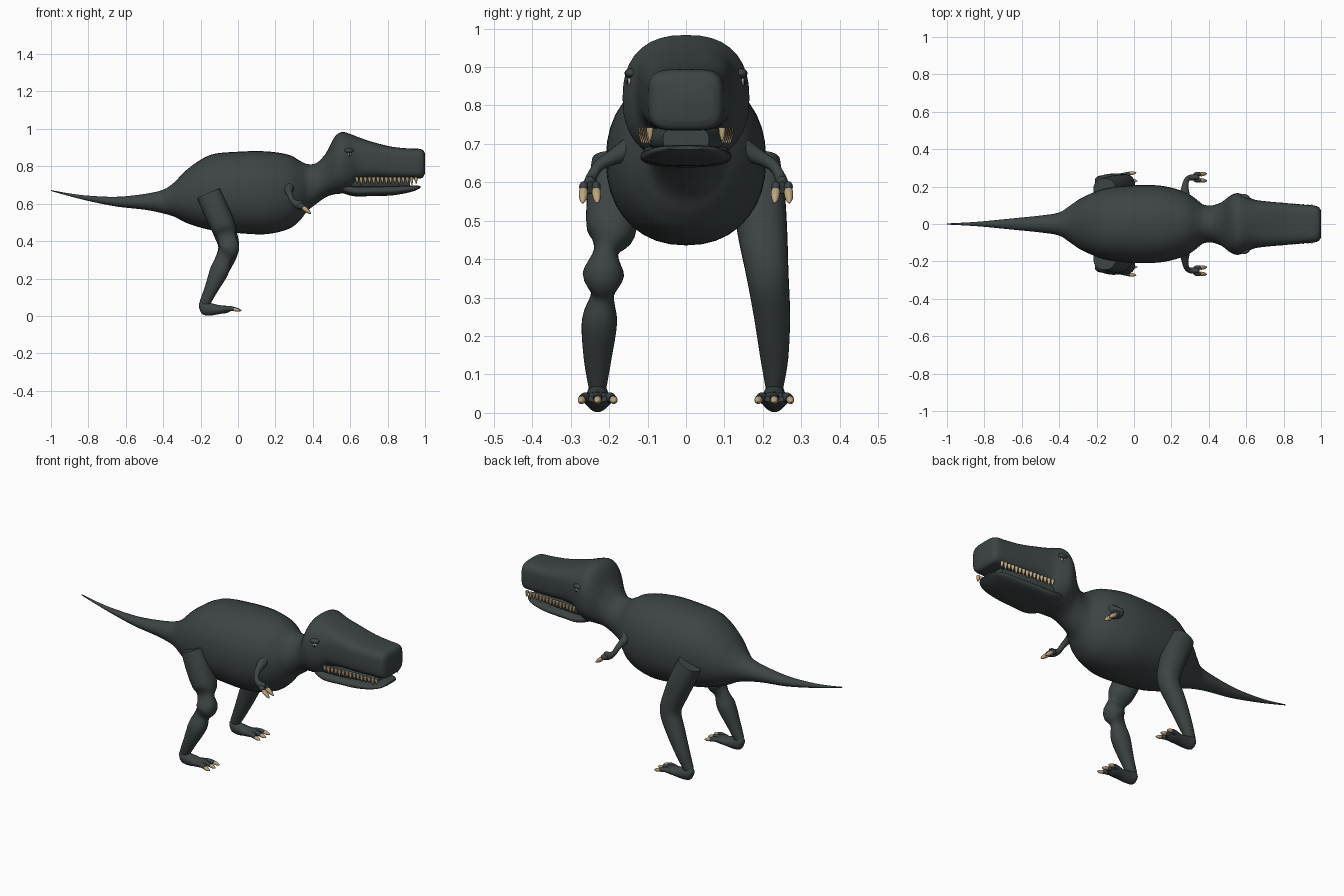
import bpy, bmesh, math
from mathutils import Vector

cube = bpy.data.objects.get("Cube")
if cube:
    bpy.data.objects.remove(cube, do_unlink=True)


def material(name, rgb):
    m = bpy.data.materials.new(name)
    m.use_nodes = True
    m.diffuse_color = (*rgb, 1)
    bsdf = m.node_tree.nodes["Principled BSDF"]
    bsdf.inputs["Base Color"].default_value = (*rgb, 1)
    bsdf.inputs["Roughness"].default_value = 0.7
    return m


HIDE = material("dark grey hide", (0.047, 0.058, 0.058))
CLAW = material("tan claw", (0.50, 0.38, 0.22))
EYE = material("pale eye", (0.45, 0.42, 0.32))
PUPIL = material("black pupil", (0.01, 0.01, 0.01))
X, Y = Vector((1, 0, 0)), Vector((0, 1, 0))


def spline(rows, steps):
    """Catmull-Rom interpolation through rows of numbers."""
    out = []
    for i in range(len(rows) - 1):
        p0, p1, p2 = rows[max(i - 1, 0)], rows[i], rows[i + 1]
        p3 = rows[min(i + 2, len(rows) - 1)]
        for k in range(steps):
            t = k / steps
            out.append([b + 0.5 * t * (c - a + t * (2*a - 5*b + 4*c - d + t * (3*(b - c) + d - a)))
                        for a, b, c, d in zip(p0, p1, p2, p3)])
    return out + [list(rows[-1])]


def add_loft(bm, rows, ref=Y, axis=None, sides=28, steps=4):
    """Skin superellipse rings; a row is x, y, z, half height, half width, power."""
    rows = spline(rows, steps)
    centres = [Vector(r[:3]) for r in rows]
    rings = []
    for i, (x, y, z, a, b, n) in enumerate(rows):
        t = axis or (centres[min(i + 1, len(rows) - 1)] - centres[max(i - 1, 0)]).normalized()
        side = (ref - t * ref.dot(t)).normalized()
        up = t.cross(side)
        ring = []
        for k in range(sides):
            u = 2 * math.pi * k / sides
            c, s = math.cos(u), math.sin(u)
            p = side * math.copysign(abs(c) ** (2 / n), c) * b
            p += up * math.copysign(abs(s) ** (2 / n), s) * a
            ring.append(bm.verts.new(centres[i] + p))
        rings.append(ring)
    for r, q in zip(rings, rings[1:]):
        for k in range(sides):
            j = (k + 1) % sides
            bm.faces.new((r[k], r[j], q[j], q[k]))
    bm.faces.new(rings[0])
    bm.faces.new(rings[-1])


def finish(name, bm, mat):
    bmesh.ops.recalc_face_normals(bm, faces=bm.faces)
    me = bpy.data.meshes.new(name)
    bm.to_mesh(me)
    bm.free()
    me.materials.append(mat)
    ob = bpy.data.objects.new(name, me)
    bpy.context.collection.objects.link(ob)
    bpy.ops.object.select_all(action="DESELECT")
    ob.select_set(True)
    bpy.context.view_layer.objects.active = ob
    bpy.ops.object.shade_smooth_by_angle(angle=math.radians(50))
    return ob


def loft(name, rows, mat=HIDE, **kw):
    bm = bmesh.new()
    add_loft(bm, rows, **kw)
    return finish(name, bm, mat)


def spikes(name, items, profile):
    """Claws or teeth from (base, tip, radius)."""
    bm = bmesh.new()
    for base, tip, r in items:
        base, tip = Vector(base), Vector(tip)
        rows = [(*base.lerp(tip, f), r * w, r * w, 2) for f, w in profile]
        add_loft(bm, rows, ref=Vector((0.3, 1, 0.2)), sides=10, steps=2)
    return finish(name, bm, CLAW)


def ball(name, centre, size, mat):
    bm = bmesh.new()
    bmesh.ops.create_uvsphere(bm, u_segments=16, v_segments=10, radius=1)
    for v in bm.verts:
        v.co = Vector(c + s * p for c, s, p in zip(centre, size, v.co))
    return finish(name, bm, mat)


CLAW_SHAPE = [(0, 0.7), (0.35, 1), (0.75, 0.7), (1, 0.15)]
TOOTH_SHAPE = [(0, 1), (0.5, 0.8), (1, 0.1)]

# Tail, trunk and neck, then skull and snout: x, top, bottom, half width, power
trunk = [
    (-1, .673, .668, .003, 2), (-.9, .655, .64, .008, 2), (-.8, .643, .615, .015, 2),
    (-.65, .637, .585, .03, 2), (-.5, .652, .568, .045, 2), (-.4, .675, .548, .062, 2),
    (-.34, .715, .53, .1, 2), (-.27, .785, .495, .145, 2.1), (-.15, .86, .46, .19, 2.2),
    (0, .878, .443, .207, 2.2), (.15, .88, .437, .204, 2.2), (.27, .862, .465, .172, 2.1),
    (.33, .83, .51, .135, 2), (.37, .812, .56, .104, 2), (.42, .818, .6, .1, 2)]
skull = [
    (.47, .87, .635, .118, 2.1), (.515, .955, .65, .152, 2.3), (.555, .983, .655, .165, 2.4),
    (.6, .973, .67, .15, 2.5), (.645, .955, .715, .13, 2.8), (.72, .93, .735, .12, 3.4),
    (.82, .905, .735, .111, 3.8), (.92, .895, .735, .102, 4), (.965, .894, .735, .098, 4),
    (.988, .887, .74, .09, 4), (.999, .87, .76, .073, 3.6)]
loft("body_and_head",
     [(x, 0, (t + b) / 2, (t - b) / 2, w, n) for x, t, b, w, n in trunk + skull], axis=X, sides=36)

# Lower jaw and the mouth lining between the jaws
loft("lower_jaw", [
    (.55, 0, .69, .03, .1, 2.5), (.62, 0, .668, .028, .118, 2.5), (.72, 0, .668, .027, .116, 2.5),
    (.82, 0, .67, .026, .11, 2.5), (.9, 0, .677, .02, .1, 2.5), (.95, 0, .684, .013, .08, 2.5),
    (.976, 0, .69, .005, .05, 2.5)], axis=X)
loft("mouth_lining", [(.58, 0, .715, .04, .1, 3), (.75, 0, .712, .035, .09, 3),
                      (.92, 0, .712, .03, .06, 3)], axis=X)

# Teeth along both edges of the upper jaw
teeth = []
for s in (-1, 1):
    for i in range(15):
        f = i / 14
        x, y = .635 + .315 * f, s * (.116 - .022 * f)
        h = .036 + .006 * (i % 3 == 1)
        teeth.append(((x, y, .742), (x + .003, y, .742 - h), .0095))
spikes("upper_teeth", teeth, TOOTH_SHAPE)

# Legs: the two are posed and muscled differently
thigh = [(-.157, .185, .655, .066, .06), (-.115, .19, .56, .068, .068)]
shank = [(-.145, .23, .14, .036, .036), (-.18, .23, .065, .028, .023)]
knotted = [(-.075, .195, .47, .064, .063), (-.06, .208, .42, .049, .032),
           (-.048, .215, .36, .055, .054), (-.075, .217, .31, .042, .03),
           (-.1, .225, .24, .05, .046)]
even = [(-.075, .2, .46, .062, .064), (-.05, .212, .36, .055, .055), (-.095, .224, .25, .048, .047)]

for label, s, middle in (("near", -1, knotted), ("far", 1, even)):
    loft(label + "_leg", [(x, s * y, z, a, b, 2.2) for x, y, z, a, b in thigh + middle + shank])

    # Foot with three clawed toes
    yc = s * .23
    loft(label + "_foot", [
        (-.208, yc, .055, .012, .012, 2), (-.19, yc, .045, .036, .027, 2),
        (-.15, yc, .036, .034, .03, 2), (-.1, yc, .034, .024, .036, 2),
        (-.06, yc, .035, .019, .038, 2), (-.035, yc, .036, .008, .028, 2)], axis=X)
    claws = []
    for k in (-1, 0, 1):
        y0, y1, x1 = yc + k * .024, yc + k * .04, -.022 + .006 * (k == 0)
        loft(label + "_toe", [(-.09, y0, .036, .014, .013, 2), (-.05, (y0 + y1) / 2, .04, .014, .013, 2),
                              (x1, y1, .036, .011, .011, 2)], sides=14)
        claws.append(((x1 - .006, y1, .037), (x1 + .034, y1 + k * .004, .028), .0105))
    spikes(label + "_toe_claws", claws, CLAW_SHAPE)

    # Small arm, hand and two fingers with claws
    loft(label + "_arm", [
        (.27, s * .15, .685, .03, .03, 2), (.272, s * .19, .665, .02, .02, 2),
        (.278, s * .225, .645, .015, .015, 2), (.29, s * .244, .617, .014, .014, 2),
        (.31, s * .249, .6, .016, .019, 2), (.332, s * .25, .592, .016, .024, 2),
        (.345, s * .25, .587, .008, .018, 2)],
        ref=Vector((-.4, 0, .9)), sides=16)
    fingers = []
    for k in (-1, 1):
        y = s * .25 + k * .016
        ball(label + "_finger", (.338, y, .588), (.02, .012, .015), HIDE)
        fingers.append(((.342, y, .585), (.39, y + k * .003, .546), .0125))
    spikes(label + "_hand_claws", fingers, CLAW_SHAPE)

    # Eye with brow ridge
    ball(label + "_brow", (.588, s * .142, .884), (.03, .018, .013), HIDE)
    ball(label + "_eye", (.592, s * .142, .861), (.015, .012, .012), EYE)
    ball(label + "_pupil", (.595, s * .151, .861), (.006, .004, .007), PUPIL)
